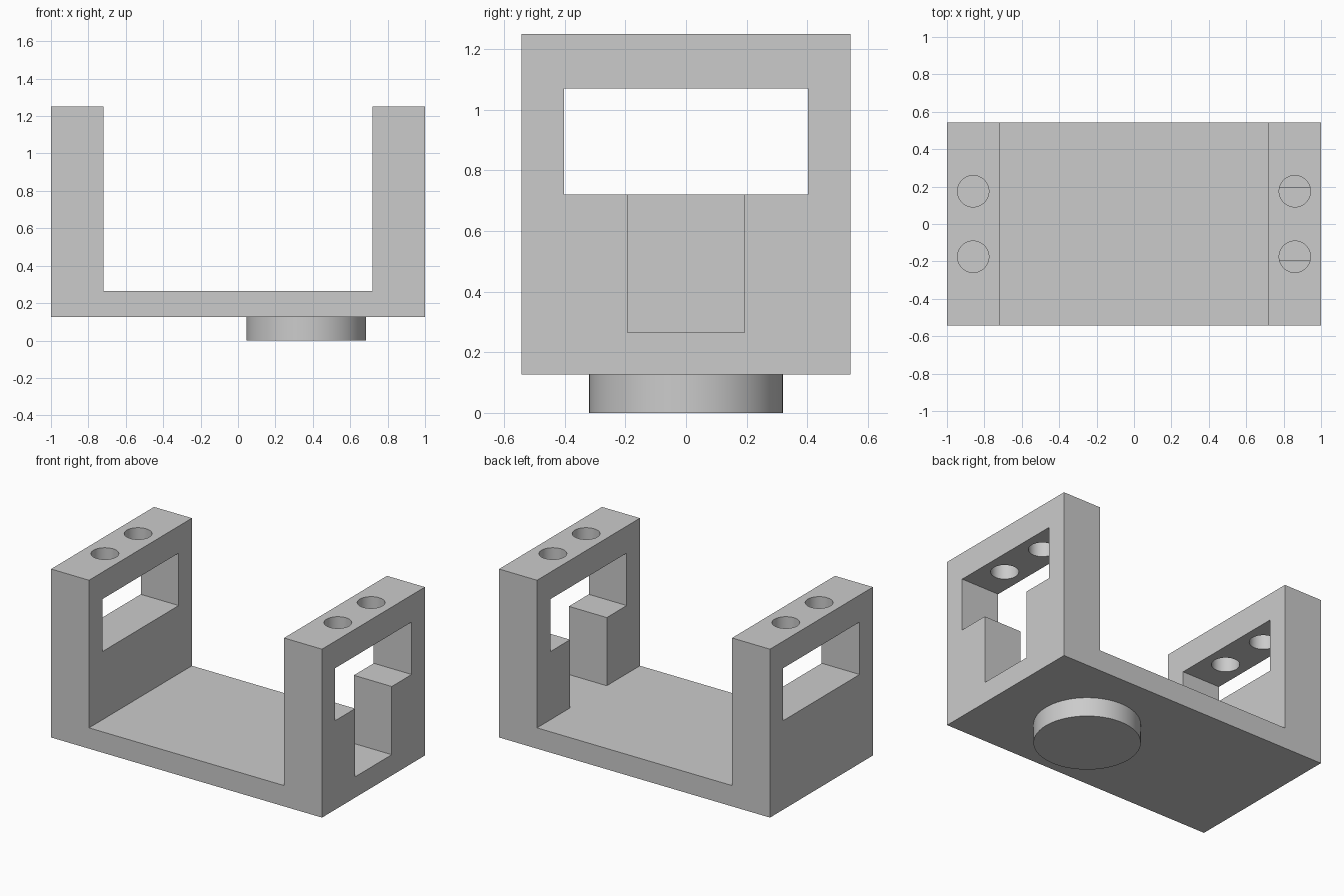
import bpy
import bmesh
from mathutils import Vector

cube = bpy.data.objects.get("Cube")
if cube:
    bpy.data.objects.remove(cube, do_unlink=True)

HALF_X, HALF_Y, INNER_X = 1.0, 0.5425, 0.72
BOTTOM, FLOOR, SILL, LINTEL, TOP = 0.126, 0.265, 0.72, 1.07, 1.25

grey = bpy.data.materials.new("light_grey")
grey.use_nodes = True
colour = (0.6, 0.6, 0.6, 1)
grey.diffuse_color = colour
grey.node_tree.nodes["Principled BSDF"].inputs["Base Color"].default_value = colour


def prism(name, outline, direction):
    """Extrude a closed outline along a direction into a solid."""
    bm = bmesh.new()
    face = bm.faces.new([bm.verts.new(p) for p in outline])
    moved = bmesh.ops.extrude_face_region(bm, geom=[face])["geom"]
    verts = [g for g in moved if isinstance(g, bmesh.types.BMVert)]
    bmesh.ops.translate(bm, verts=verts, vec=Vector(direction))
    bmesh.ops.recalc_face_normals(bm, faces=bm.faces)
    mesh = bpy.data.meshes.new(name)
    bm.to_mesh(mesh)
    bm.free()
    obj = bpy.data.objects.new(name, mesh)
    bpy.context.collection.objects.link(obj)
    obj.data.materials.append(grey)
    return obj


def cylinder(name, radius, depth, centre):
    bpy.ops.mesh.primitive_cylinder_add(vertices=64, radius=radius, depth=depth, location=centre)
    obj = bpy.context.object
    obj.name = name
    obj.data.materials.append(grey)
    return obj


def smooth(obj):
    bpy.ops.object.select_all(action="DESELECT")
    bpy.context.view_layer.objects.active = obj
    obj.select_set(True)
    bpy.ops.object.shade_smooth_by_angle(angle=0.5)


def cut(target, cutter):
    mod = target.modifiers.new("cut", "BOOLEAN")
    mod.operation = "DIFFERENCE"
    mod.solver = "EXACT"
    mod.object = cutter
    cutter.hide_render = True
    bpy.context.view_layer.objects.active = target
    bpy.ops.object.modifier_apply(modifier=mod.name)
    bpy.data.objects.remove(cutter, do_unlink=True)


# U-shaped bracket: floor plate with two upright walls
half = [(INNER_X, FLOOR), (INNER_X, TOP), (HALF_X, TOP), (HALF_X, BOTTOM)]
section = half + [(-x, z) for x, z in reversed(half)]
bracket = prism("bracket", [(x, -HALF_Y, z) for x, z in section], (0, 2 * HALF_Y, 0))

# Wide window in the right wall only
window_y, slot_y = 0.403, 0.193
window = [(-window_y, SILL), (window_y, SILL), (window_y, LINTEL), (-window_y, LINTEL)]
cut(bracket, prism("window_cutter", [(-1.1, y, z) for y, z in window], (0.5, 0, 0)))

# Window with a slot running down to the floor in the left wall
side = [(slot_y, FLOOR), (slot_y, SILL), (window_y, SILL), (window_y, LINTEL)]
tee = side + [(-y, z) for y, z in reversed(side)]
cut(bracket, prism("slot_cutter", [(0.6, y, z) for y, z in tee], (0.5, 0, 0)))

# Paired screw holes through the top bars
for x in (-0.86, 0.86):
    for y in (-0.175, 0.175):
        cut(bracket, cylinder("hole_cutter", 0.084, 0.4, (x, y, 1.16)))
smooth(bracket)

# Round boss under the floor, off centre
boss = cylinder("round_boss", 0.32, BOTTOM + 0.02, (0.365, 0, (BOTTOM + 0.02) / 2))
smooth(boss)
